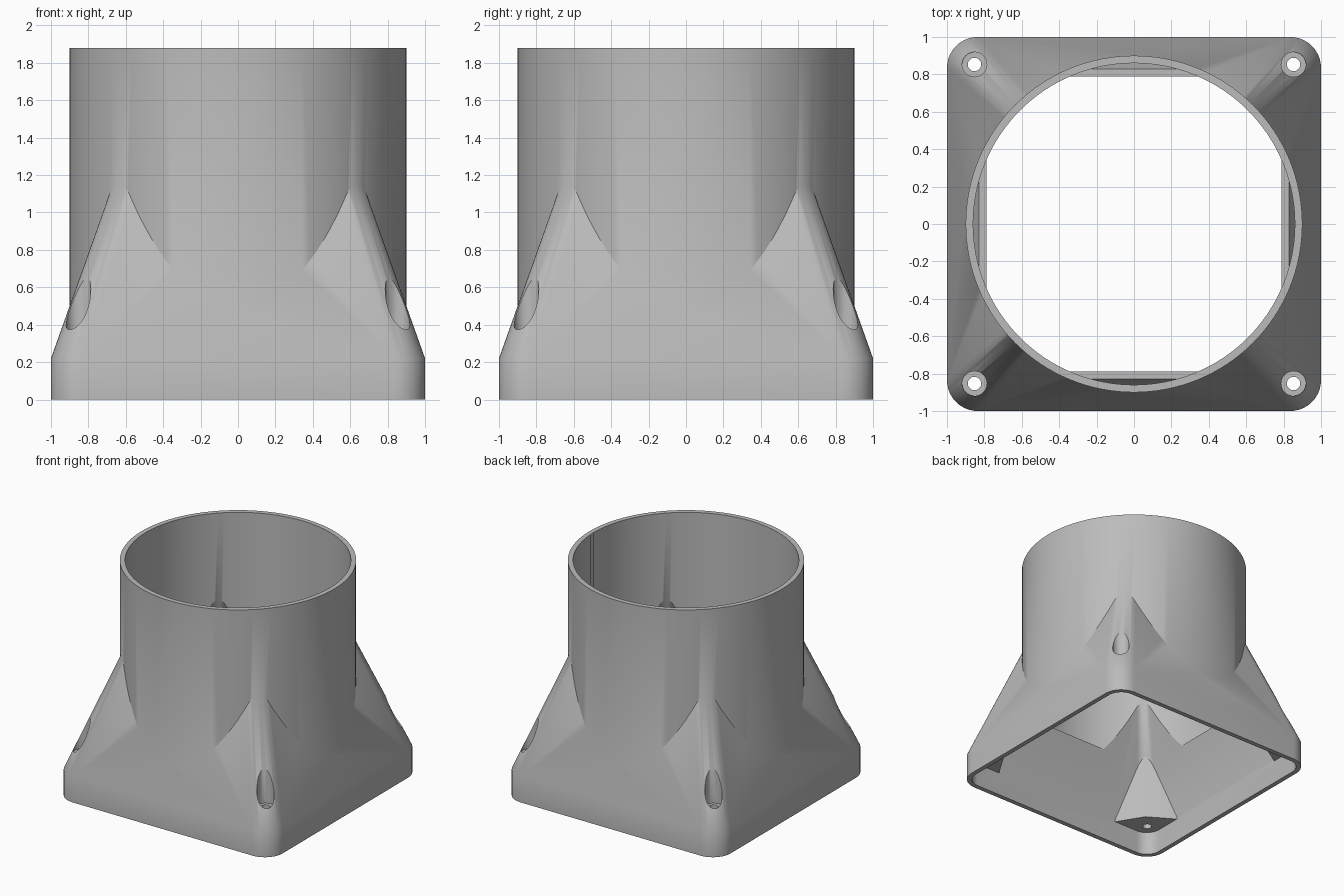
import bpy, bmesh, math
from mathutils import Matrix

cube = bpy.data.objects.get("Cube")
if cube:
    bpy.data.objects.remove(cube, do_unlink=True)

grey = bpy.data.materials.new("plain_grey")
grey.use_nodes = True
grey.diffuse_color = (0.5, 0.5, 0.5, 1)
grey.node_tree.nodes["Principled BSDF"].inputs["Base Color"].default_value = (0.5, 0.5, 0.5, 1)


def loft(name, rings):
    """Solid through closed rings of equal point count, bottom to top."""
    bm = bmesh.new()
    loops = [[bm.verts.new(p) for p in ring] for ring in rings]
    n = len(loops[0])
    for low, high in zip(loops, loops[1:]):
        for i in range(n):
            j = (i + 1) % n
            bm.faces.new((low[i], low[j], high[j], high[i]))
    bm.faces.new(loops[0][::-1])
    bm.faces.new(loops[-1])
    bmesh.ops.recalc_face_normals(bm, faces=bm.faces)
    mesh = bpy.data.meshes.new(name)
    bm.to_mesh(mesh)
    bm.free()
    mesh.materials.append(grey)
    ob = bpy.data.objects.new(name, mesh)
    bpy.context.collection.objects.link(ob)
    return ob


def rounded_square(z, half, r, steps=10):
    pts = []
    for k in range(4):
        for s in range(steps + 1):
            a = math.pi / 2 * (k + s / steps)
            mid = math.pi / 2 * (k + 0.5)
            c = (half - r) * math.sqrt(2)
            pts.append((c * math.cos(mid) + r * math.cos(a),
                        c * math.sin(mid) + r * math.sin(a), z))
    return pts


def cylinder(name, r, z0, z1, sides, x=0, y=0):
    ring = [(x + r * math.cos(math.tau * i / sides), y + r * math.sin(math.tau * i / sides))
            for i in range(sides)]
    return loft(name, [[(*p, z) for p in ring] for z in (z0, z1)])


def combine(ob, other, operation):
    """Apply a boolean and discard the second solid."""
    other.hide_render = True
    mod = ob.modifiers.new(operation, 'BOOLEAN')
    mod.operation, mod.solver, mod.object = operation, 'EXACT', other
    bpy.context.view_layer.objects.active = ob
    bpy.ops.object.modifier_apply(modifier=mod.name)
    bpy.data.objects.remove(other, do_unlink=True)


def half_at(z):
    return 1 - 0.356 * max(0, z - SHOULDER)


SHOULDER, WALL, TOP = 0.22, 0.04, 1.88
CORNERS = [(sx, sy) for sx in (-1, 1) for sy in (-1, 1)]

# Tapered square base, cleared where the round duct passes through
duct = loft("square_to_round_duct", [
    rounded_square(z, half_at(z), 0.165 * half_at(z)) for z in (0, SHOULDER, 1.5)])
combine(duct, cylinder("clearance", 0.88, 0.70, 2.2, 128), 'DIFFERENCE')

# Round tube
tube = cylinder("tube", 0.90, 0.3, TOP, 128)
combine(tube, cylinder("bore", 0.86, 0.1, 2.2, 128), 'DIFFERENCE')
combine(duct, tube, 'UNION')

# Hollow interior, leaving a solid screw boss in each corner
void = loft("interior_void", [
    rounded_square(z, half_at(z) - WALL, 0.165 * half_at(z) - WALL)
    for z in (-0.1, SHOULDER, 1.6)])
boss_outline = [(0.742, 0.742), (1.1, 0.523), (1.1, 1.1), (0.523, 1.1)]
for sx, sy in CORNERS:
    boss = loft("screw_boss", [[(sx * x, sy * y, z) for x, y in boss_outline]
                               for z in (0.2, 0.95)])
    combine(void, boss, 'DIFFERENCE')
combine(duct, void, 'DIFFERENCE')

# Counterbored screw holes
for sx, sy in CORNERS:
    x, y = sx * 0.853, sy * 0.853
    combine(duct, cylinder("counterbore", 0.066, 0.36, 0.9, 32, x, y), 'DIFFERENCE')
    combine(duct, cylinder("screw_hole", 0.036, 0.1, 0.5, 24, x, y), 'DIFFERENCE')

# Smooth shading with sharp creases
bpy.ops.object.select_all(action='DESELECT')
duct.select_set(True)
bpy.context.view_layer.objects.active = duct
bpy.ops.object.shade_smooth_by_angle(angle=math.radians(30))
